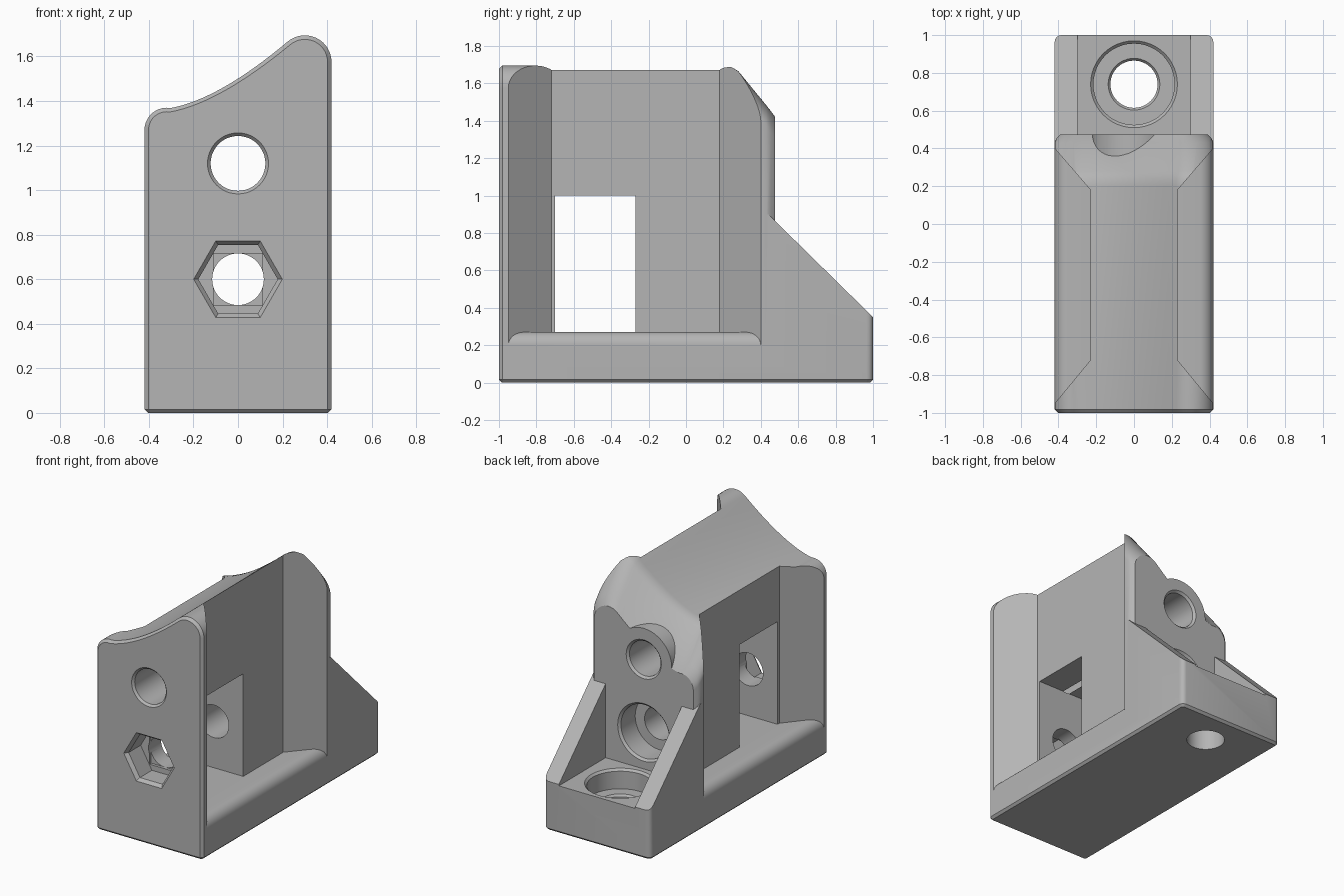
import bpy, bmesh
from math import sin, cos, pi, radians
from mathutils import Vector

cube = bpy.data.objects.get("Cube")
if cube:
    bpy.data.objects.remove(cube, do_unlink=True)

grey = bpy.data.materials.new("plain grey")
grey.use_nodes = True
colour = (0.46, 0.46, 0.46, 1)
grey.diffuse_color = colour
grey.node_tree.nodes["Principled BSDF"].inputs["Base Color"].default_value = colour


def finish(name, bm):
    bmesh.ops.recalc_face_normals(bm, faces=bm.faces)
    mesh = bpy.data.meshes.new(name)
    bm.to_mesh(mesh)
    bm.free()
    mesh.materials.append(grey)
    ob = bpy.data.objects.new(name, mesh)
    bpy.context.collection.objects.link(ob)
    return ob


def loft(name, rings):
    """Skin closed rings of points and cap both ends."""
    bm = bmesh.new()
    rows = [[bm.verts.new(p) for p in ring] for ring in rings]
    for a, b in zip(rows, rows[1:]):
        for i in range(len(a)):
            j = (i + 1) % len(a)
            bm.faces.new((a[i], a[j], b[j], b[i]))
    bm.faces.new(rows[0])
    bm.faces.new(rows[-1])
    return finish(name, bm)


def box(name, x, y, z):
    return loft(name, [[(x[0], y[0], h), (x[1], y[0], h), (x[1], y[1], h), (x[0], y[1], h)] for h in z])


def turned(name, steps, centre, axis="Y", sides=48):
    """Stack of circles, each given as (distance along axis, radius)."""
    rings = []
    for t, r in steps:
        ring = []
        for i in range(sides):
            u, v = r * cos(2 * pi * i / sides), r * sin(2 * pi * i / sides)
            p = Vector((u, t, v)) if axis == "Y" else Vector((u, v, t))
            ring.append(p + Vector(centre))
        rings.append(ring)
    return loft(name, rings)


def combine(target, tool, operation):
    tool.hide_render = True
    mod = target.modifiers.new(tool.name, "BOOLEAN")
    mod.object, mod.operation, mod.solver = tool, operation, "EXACT"
    bpy.context.view_layer.objects.active = target
    bpy.ops.object.modifier_apply(modifier=mod.name)
    bpy.data.objects.remove(tool, do_unlink=True)


def arc(cx, cz, r, start, end, n):
    steps = [radians(start + (end - start) * i / n) for i in range(n + 1)]
    return [Vector((cx + r * cos(a), cz + r * sin(a))) for a in steps]


# Saddle outline: low rounded shoulder, hollow sweep, high rounded shoulder
def saddle(inset):
    low = arc(-0.32, 1.27, 0.1 - inset, 180, 80, 10)
    high = arc(0.3, 1.575, 0.12 - inset, 130, 0, 14)
    a, b, c = low[-1], Vector((-0.084, 1.409 - inset)), high[0]
    sweep = [a * (1 - t) ** 2 + b * 2 * t * (1 - t) + c * t * t for t in [i / 16 for i in range(1, 16)]]
    return low + sweep + high


def section(y, inset=0, drop=0, width=1):
    pts = [(p.x * width, y, p.y - drop) for p in saddle(inset)]
    return [(pts[0][0], y, 0.1)] + pts + [(pts[-1][0], y, 0.1)]


# Main block, with a bevelled front and a falling back edge
body = loft("bracket_body", [
    section(-1, 0.018), section(-0.982), section(0.2), section(0.24, drop=0.006),
    section(0.28, drop=0.03), section(0.43, drop=0.213), section(0.455, drop=0.245, width=0.975),
    section(0.475, drop=0.272, width=0.93)])

# Side recesses with slanted ends, and the slot through the web
for s in (-1, 1):
    plan = [(0.23, -0.72), (0.23, 0.18), (0.42, 0.4), (0.5, 0.493), (0.5, -1.047), (0.42, -0.95)]
    combine(body, loft("recess", [[(s * x, y, z) for x, y in plan] for z in (0.2, 2)]), "DIFFERENCE")
combine(body, box("slot", (-0.5, 0.5), (-0.7, -0.27), (0.15, 1.0)), "DIFFERENCE")

# Base with the sloping rear gussets
side = [(-1, 0), (1, 0), (1, 0.35), (0.44, 0.9), (0.43, 0.9), (0.43, 0.19), (-1, 0.19)]
base = loft("base", [[(x, y, z) for y, z in side] for x in (-0.42, 0.42)])
bm = bmesh.new()
bm.from_mesh(base.data)


def bevel(width, rule):
    edges = [e for e in bm.edges if rule(*[v.co for v in e.verts])]
    bmesh.ops.bevel(bm, geom=edges, offset=width, segments=1 if width < 0.03 else 4,
                    profile=0.5, affect="EDGES")


def upright(a, b, y):
    return abs(a.y - y) < 1e-4 and abs(b.y - y) < 1e-4 and abs(a.x - b.x) < 1e-4


bevel(0.035, lambda a, b: upright(a, b, 1))
bevel(0.018, lambda a, b: upright(a, b, -1))
bevel(0.016, lambda a, b: max(a.z, b.z) < 1e-4)
bm.to_mesh(base.data)
bm.free()
combine(body, base, "UNION")

# Rounded ledge along the foot of both recesses
ledge = [Vector((-0.42, 0.1))] + arc(-0.35, 0.2, 0.07, 180, 90, 8) + arc(0.35, 0.2, 0.07, 90, 0, 8) + [Vector((0.42, 0.1))]
combine(body, loft("ledge", [[(p.x, y, p.y) for p in ledge] for y in (-0.96, 0.42)]), "UNION")

# Boss round the upper hole, and the channel between the gussets
combine(body, turned("boss", [(0.2, 0.22), (0.475, 0.22)], (0, 0, 1.12)), "UNION")
combine(body, box("channel", (-0.3, 0.3), (0.475, 1.2), (0.34, 1.2)), "DIFFERENCE")

# Upper through hole, lower counterbored hole, and the vertical mounting hole
cutters = [
    turned("upper_hole", [(-1.1, 0.137), (-1, 0.137), (-0.985, 0.123), (0.46, 0.123),
                          (0.475, 0.138), (0.6, 0.138)], (0, 0, 1.12)),
    turned("lower_hole", [(-0.9, 0.116), (0.3, 0.116), (0.3, 0.19), (0.46, 0.19),
                          (0.475, 0.205), (0.6, 0.205)], (0, 0, 0.6)),
    turned("mount_hole", [(-0.1, 0.125), (0.185, 0.125), (0.2, 0.137), (0.2, 0.215),
                          (0.325, 0.215), (0.34, 0.23), (0.6, 0.23)], (0, 0.74, 0), "Z"),
    # Hexagonal nut pocket with stepped bottom
    turned("nut_pocket", [(-1.1, 0.199), (-1, 0.199), (-0.975, 0.178), (-0.84, 0.178)],
           (0, 0, 0.6), sides=6),
    box("pocket_step", (-0.11, 0.11), (-0.9, -0.82), (0.484, 0.716)),
]
for cutter in cutters:
    combine(body, cutter, "DIFFERENCE")

bpy.ops.object.select_all(action="DESELECT")
body.select_set(True)
bpy.context.view_layer.objects.active = body
bpy.ops.object.shade_smooth_by_angle(angle=radians(25))
